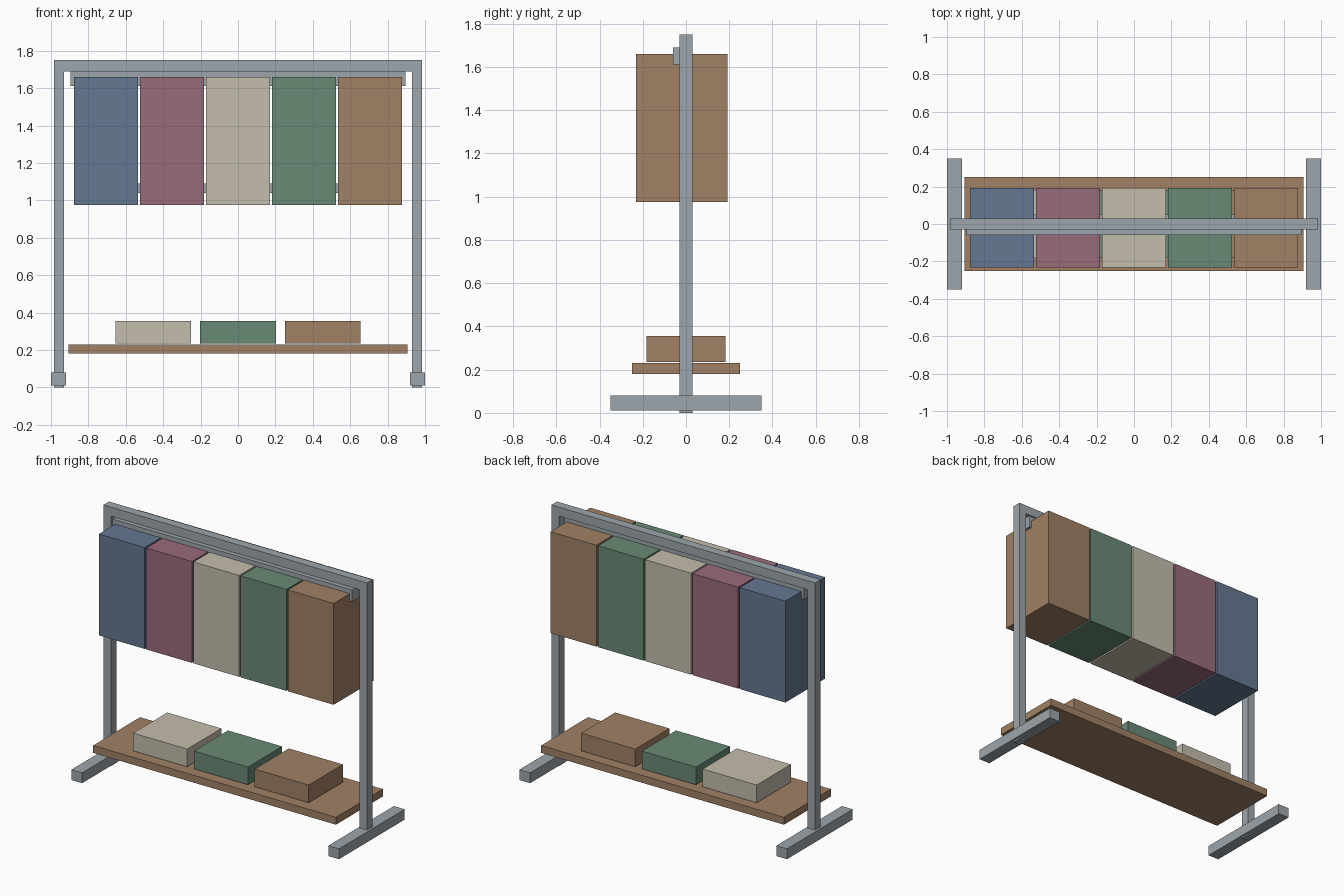
import bpy

cube = bpy.data.objects.get("Cube")
if cube:
    bpy.data.objects.remove(cube, do_unlink=True)


def to_linear(v):
    v /= 255
    return v / 12.92 if v <= 0.04045 else ((v + 0.055) / 1.055) ** 2.4


def material(name, *rgb):
    mat = bpy.data.materials.new(name)
    colour = [to_linear(v) for v in rgb] + [1.0]
    mat.use_nodes = True
    mat.diffuse_color = colour
    mat.node_tree.nodes["Principled BSDF"].inputs["Base Color"].default_value = colour
    return mat


def box(name, low, high, mat):
    """Axis-aligned box between two opposite corners."""
    centre = [(a + b) / 2 for a, b in zip(low, high)]
    bpy.ops.mesh.primitive_cube_add(size=1, location=centre)
    obj = bpy.context.object
    obj.name = name
    obj.scale = [b - a for a, b in zip(low, high)]
    bpy.ops.object.transform_apply(location=False, rotation=False, scale=True)
    obj.data.materials.append(mat)
    return obj


steel = material("steel_grey", 157, 166, 172)
blue = material("slate_blue", 100, 120, 145)
plum = material("dusty_plum", 153, 107, 123)
cream = material("cream", 197, 189, 173)
green = material("sage_green", 105, 138, 117)
brown = material("wood_brown", 161, 129, 101)

# Side frames: upright and foot on each side
for side, sign in (("left", 1), ("right", -1)):
    for part, inner, outer, depth, bottom, top in (
            ("post", 0.93, 0.985, 0.03, 0, 1.72),
            ("foot", 0.92, 1.0, 0.35, 0.01, 0.08)):
        x0, x1 = sorted((sign * inner, sign * outer))
        box(f"{side}_{part}", (x0, -depth, bottom), (x1, depth, top), steel)

# Top beam, hanging rail and lower inner rail
box("top_beam", (-0.985, -0.03, 1.69), (0.985, 0.03, 1.75), steel)
box("hanging_rail", (-0.895, -0.06, 1.61), (0.895, 0.02, 1.69), steel)
box("inner_rail", (-0.86, -0.05, 1.04), (0.86, 0.05, 1.09), steel)

# Row of hanging garments
for i, mat in enumerate((blue, plum, cream, green, brown)):
    x = (i - 2) * 0.353
    box(f"garment_{i + 1}", (x - 0.171, -0.232, 0.975), (x + 0.171, 0.192, 1.66), mat)

# Shelf with folded stacks
box("shelf", (-0.907, -0.25, 0.18), (0.907, 0.25, 0.23), brown)
for i, mat in enumerate((cream, green, brown)):
    x = (i - 1) * 0.454
    box(f"folded_stack_{i + 1}", (x - 0.202, -0.182, 0.235), (x + 0.202, 0.182, 0.355), mat)
